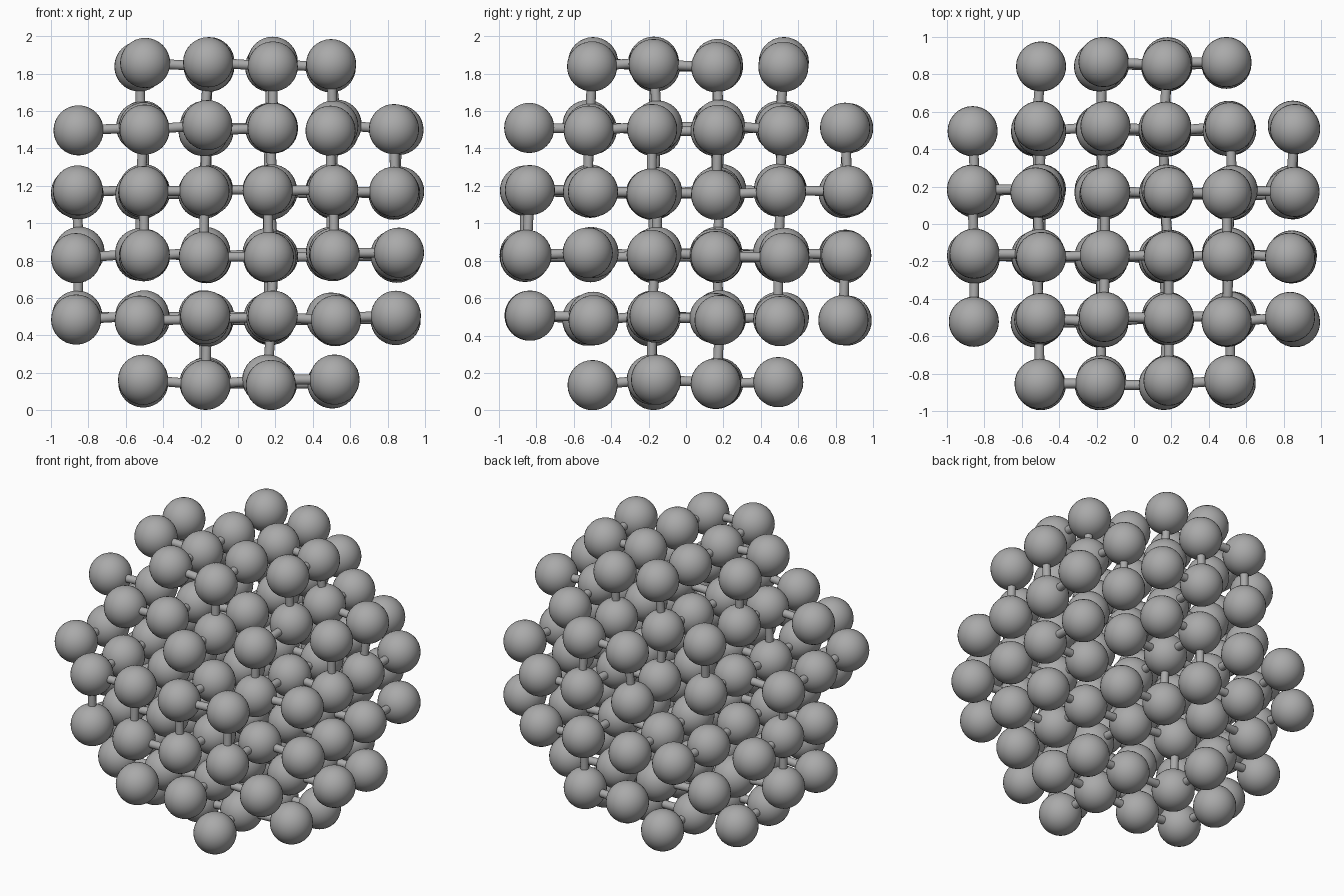
import bpy
import bmesh
import random
from itertools import product
from mathutils import Vector

random.seed(7)
old = bpy.data.objects.get("Cube")
if old:
    bpy.data.objects.remove(old, do_unlink=True)

SPACING, BALL, ROD = 0.34, 0.134, 0.026
JITTER = 0.018

# Single plain grey
grey = bpy.data.materials.new("plain_grey")
grey.use_nodes = True
colour = (0.4, 0.4, 0.4, 1)
grey.diffuse_color = colour
grey.node_tree.nodes["Principled BSDF"].inputs["Base Color"].default_value = colour


def shared_mesh(name, build):
    """Smooth shaded mesh that all copies of a part share."""
    bm = bmesh.new()
    build(bm)
    for f in bm.faces:
        f.smooth = True
    mesh = bpy.data.meshes.new(name)
    bm.to_mesh(mesh)
    bm.free()
    mesh.materials.append(grey)
    return mesh


def place(name, mesh):
    ob = bpy.data.objects.new(name, mesh)
    bpy.context.collection.objects.link(ob)
    return ob


ball_mesh = shared_mesh("ball", lambda bm: bmesh.ops.create_uvsphere(
    bm, u_segments=32, v_segments=16, radius=BALL))
rod_mesh = shared_mesh("rod", lambda bm: bmesh.ops.create_cone(
    bm, segments=16, radius1=ROD, radius2=ROD, depth=1))

# Balls: a rounded six by six by six lattice with a few empty sites
EMPTY = {(2, 0, 4), (2, 1, 0), (3, 4, 0), (0, 4, 3),
         (0, 1, 2), (1, 5, 3), (0, 3, 4)}
sites = {}
for site in product(range(6), repeat=3):
    offset = Vector(site) - Vector((2.5, 2.5, 2.5))
    if offset.length < 3 and site not in EMPTY:
        shake = Vector([random.uniform(-JITTER, JITTER) for _ in range(3)])
        sites[site] = offset * SPACING + shake + Vector((0, 0, 1))
        place("ball", ball_mesh).location = sites[site]

# Rods: a random branching tree that joins every ball.
# Open gaps: (rod axis, its lower index, other axis, index on that axis)
GAPS = {(0, 3, 2, 4), (2, 3, 0, 0), (2, 1, 0, 5), (2, 2, 0, 5), (2, 0, 0, 4),
        (1, 3, 2, 5), (2, 1, 1, 0), (2, 3, 1, 0), (2, 2, 1, 5),
        (2, 0, 1, 1), (2, 0, 1, 4), (0, 1, 1, 5),
        (1, 1, 0, 5), (1, 2, 0, 5), (1, 4, 0, 4)}
links = []
for a in sites:
    for axis in range(3):
        b = tuple(v + (i == axis) for i, v in enumerate(a))
        if b in sites:
            gap = any((axis, a[axis], o, a[o]) in GAPS
                      for o in range(3) if o != axis)
            links.append((random.random() + gap, a, b))

group = {s: s for s in sites}


def root(s):
    while group[s] != s:
        s = group[s]
    return s


for weight, a, b in sorted(links):
    if root(a) == root(b):
        continue
    group[root(a)] = root(b)
    span = sites[b] - sites[a]
    rod = place("rod", rod_mesh)
    rod.location = (sites[a] + sites[b]) / 2
    rod.rotation_mode = 'QUATERNION'
    rod.rotation_quaternion = span.to_track_quat('Z', 'Y')
    rod.scale.z = span.length
